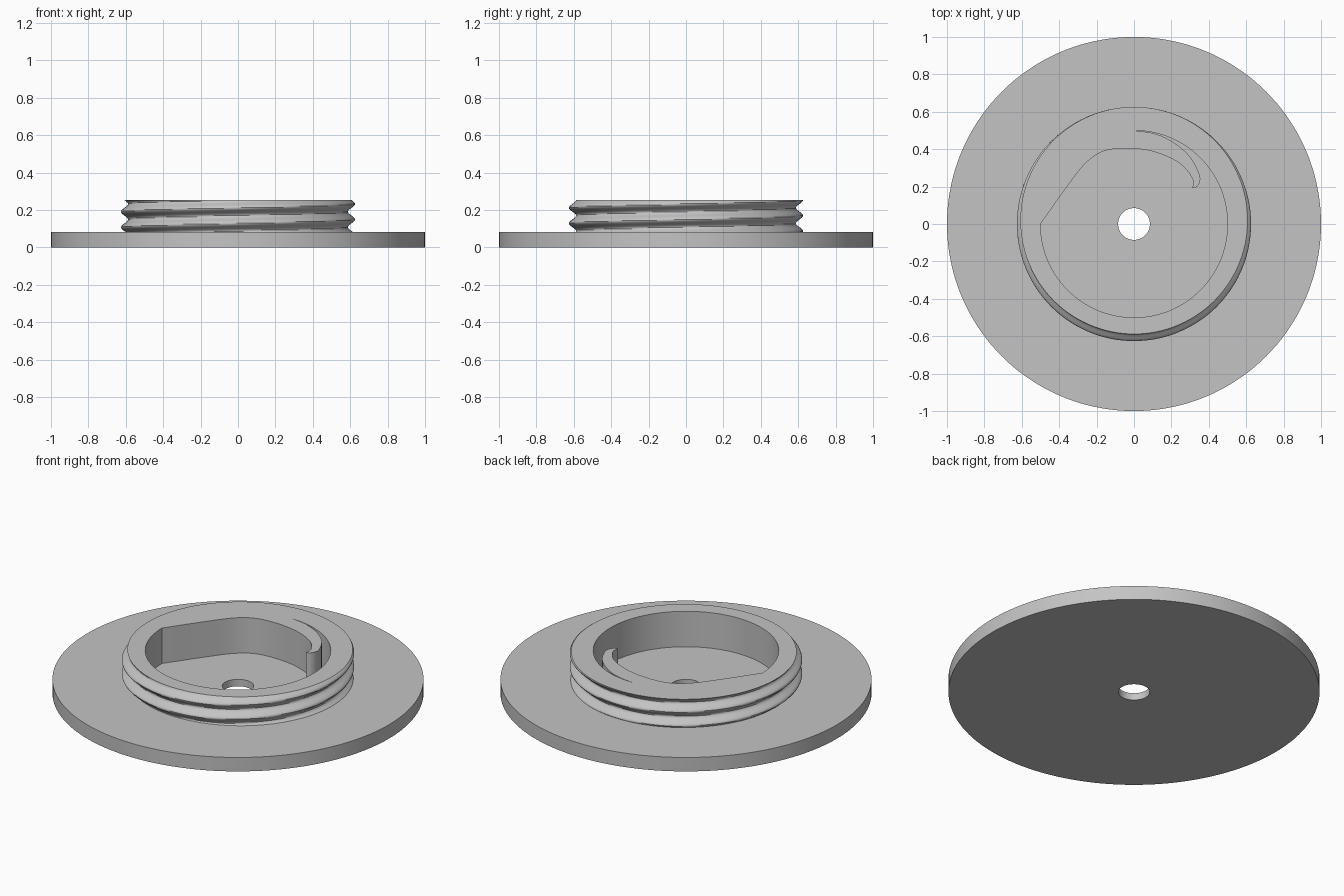
import bpy, bmesh
from math import sin, cos, pi, radians
from mathutils import Vector

cube = bpy.data.objects.get("Cube")
if cube:
    bpy.data.objects.remove(cube, do_unlink=True)

PLATE_TOP, HUB_TOP, FLOOR = 0.083, 0.253, 0.042
PITCH, ROOT, CREST = 0.083, 0.588, 0.626

grey = bpy.data.materials.new("mid grey")
grey.use_nodes = True
colour = (0.55, 0.55, 0.55, 1)
grey.diffuse_color = colour
grey.node_tree.nodes["Principled BSDF"].inputs["Base Color"].default_value = colour


def loft(name, rings):
    """Closed solid through a stack of equal-sized point rings."""
    bm = bmesh.new()
    loops = [[bm.verts.new(p) for p in ring] for ring in rings]
    n = len(loops[0])
    for low, high in zip(loops, loops[1:]):
        for i in range(n):
            j = (i + 1) % n
            bm.faces.new((low[i], low[j], high[j], high[i]))
    bm.faces.new(loops[0][::-1])
    bm.faces.new(loops[-1])
    bmesh.ops.recalc_face_normals(bm, faces=bm.faces)
    mesh = bpy.data.meshes.new(name)
    bm.to_mesh(mesh)
    bm.free()
    mesh.materials.append(grey)
    obj = bpy.data.objects.new(name, mesh)
    bpy.context.collection.objects.link(obj)
    return obj


def circle(radius, z, n):
    return [(radius * cos(2 * pi * i / n), radius * sin(2 * pi * i / n), z) for i in range(n)]


def thread_ring(z, n=144):
    """Ring of the helical thread, cut level at height z."""
    ring = []
    for i in range(n):
        a = 2 * pi * i / n
        phase = 2 * pi * (z - 0.17) / PITCH - (a - pi / 2)
        r = ROOT + (CREST - ROOT) * (0.5 + 0.5 * cos(phase))
        ring.append((r * cos(a), r * sin(a), z))
    return ring


def smooth_path(points, steps=5):
    """Catmull-Rom curve through the points."""
    pts = [Vector(p) for p in points]
    pts = [pts[0] * 2 - pts[1]] + pts + [pts[-1] * 2 - pts[-2]]
    out = []
    for a, b, c, d in zip(pts, pts[1:], pts[2:], pts[3:]):
        for k in range(steps):
            t = k / steps
            out.append(0.5 * (2 * b + (c - a) * t + (2 * a - 5 * b + 4 * c - d) * t**2
                              + (3 * b - a - 3 * c + d) * t**3))
    return out


def boolean(target, tool, operation):
    mod = target.modifiers.new(operation.lower(), "BOOLEAN")
    mod.operation, mod.solver, mod.object = operation, "EXACT", tool
    tool.hide_render = True
    bpy.context.view_layer.objects.active = target
    bpy.ops.object.modifier_apply(modifier=mod.name)
    bpy.data.objects.remove(tool, do_unlink=True)


# Round base plate with the threaded collar joined on top
body = loft("threaded_flange", [circle(1, 0, 144), circle(1, PLATE_TOP, 144)])
START, LAYERS = 0.06, 30
collar = loft("threaded_collar", [thread_ring(START + (HUB_TOP - START) * k / LAYERS)
                                  for k in range(LAYERS + 1)])
boolean(body, collar, "UNION")

# Recess: three-quarter circle, then the curved spring finger and sloping wall
outline = [Vector((0.5 * cos(radians(a)), 0.5 * sin(radians(a)))) for a in range(180, 450, 3)]
outline += smooth_path([(0, 0.5), (0.09, 0.488), (0.17, 0.46), (0.25, 0.408), (0.31, 0.345),
                        (0.35, 0.265), (0.352, 0.225), (0.335, 0.198), (0.312, 0.192)])
outline += smooth_path([(0.312, 0.192), (0.315, 0.235), (0.27, 0.302), (0.2, 0.35),
                        (0.1, 0.388), (0, 0.403), (-0.1, 0.402), (-0.17, 0.386),
                        (-0.23, 0.35), (-0.29, 0.29), (-0.39, 0.155), (-0.45, 0.07),
                        (-0.5, 0)])
recess = loft("recess_cutter", [[(p.x, p.y, z) for p in outline] for z in (FLOOR, 0.5)])
boolean(body, recess, "DIFFERENCE")

# Centre hole
hole = loft("hole_cutter", [circle(0.085, -0.1, 64), circle(0.085, 0.5, 64)])
boolean(body, hole, "DIFFERENCE")

bpy.ops.object.select_all(action="DESELECT")
body.select_set(True)
bpy.context.view_layer.objects.active = body
bpy.ops.object.shade_smooth_by_angle(angle=radians(35))
